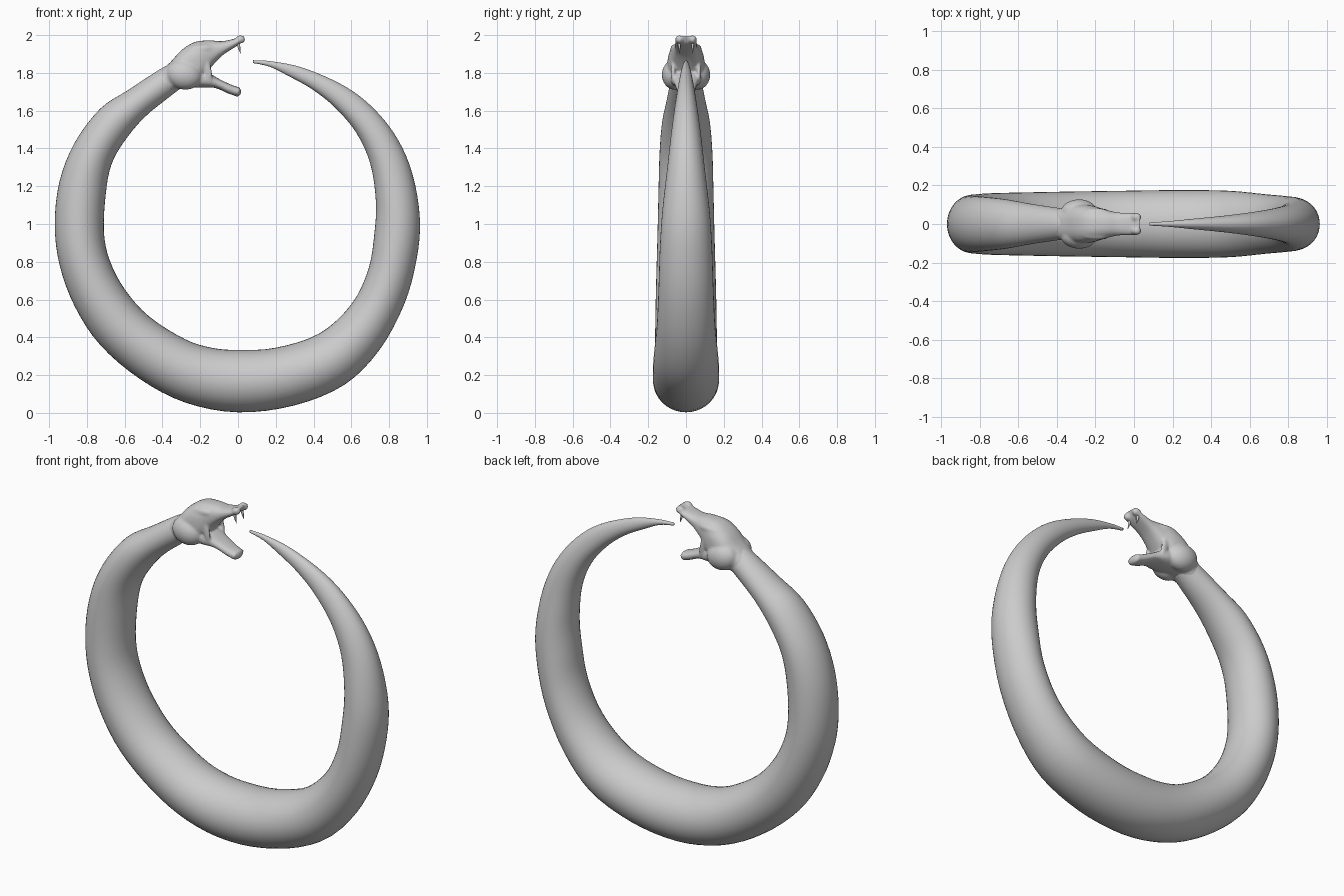
import bpy, bmesh, math
from mathutils import Vector, Matrix


def spline(rows, steps):
    """Catmull-Rom interpolation through rows of numbers."""
    out = []
    n = len(rows)
    for i in range(n - 1):
        p0, p1, p2, p3 = rows[max(i - 1, 0)], rows[i], rows[i + 1], rows[min(i + 2, n - 1)]
        for s in range(steps):
            t = s / steps
            out.append([0.5 * (2 * b + (c - a) * t + (2 * a - 5 * b + 4 * c - d) * t * t
                               + (3 * b - a - 3 * c + d) * t ** 3)
                        for a, b, c, d in zip(p0, p1, p2, p3)])
    out.append(list(rows[-1]))
    return out


def loft(bm, rows, steps=5, sides=32, power=1.0, y=0.0):
    """Skin rings given as (outer x, outer z, inner x, inner z, half width)."""
    rings = []
    for ox, oz, ix, iz, w in spline(rows, steps):
        c = Vector(((ox + ix) / 2, y, (oz + iz) / 2))
        h = Vector(((ox - ix) / 2, 0, (oz - iz) / 2))
        ring = []
        for k in range(sides):
            a = 2 * math.pi * k / sides
            u, v = math.cos(a), math.sin(a)
            u = math.copysign(abs(u) ** power, u)
            v = math.copysign(abs(v) ** power, v)
            ring.append(bm.verts.new(c + h * u + Vector((0, w * v, 0))))
        rings.append(ring)
    for r, q in zip(rings, rings[1:]):
        for k in range(sides):
            m = (k + 1) % sides
            bm.faces.new((r[k], r[m], q[m], q[k]))
    bm.faces.new(rings[0])
    bm.faces.new(rings[-1])


def ball(bm, loc, size, tilt=0.0):
    m = Matrix.Translation(loc) @ Matrix.Rotation(tilt, 4, 'Y') @ Matrix.Diagonal((*size, 1))
    bmesh.ops.create_uvsphere(bm, u_segments=24, v_segments=16, radius=1, matrix=m)


def finish(bm, name):
    bmesh.ops.recalc_face_normals(bm, faces=bm.faces)
    for f in bm.faces:
        f.smooth = True
    me = bpy.data.meshes.new(name)
    bm.to_mesh(me)
    bm.free()
    ob = bpy.data.objects.new(name, me)
    bpy.context.collection.objects.link(ob)
    return ob


# Body: neck, down the left, along the bottom, up the right to the tail tip
body = [
    (-0.35, 1.85, -0.30, 1.72, .075),
    (-0.42, 1.815, -0.36, 1.675, .083),
    (-0.58, 1.71, -0.495, 1.565, .105),
    (-0.73, 1.61, -0.60, 1.44, .128),
    (-0.865, 1.43, -0.67, 1.315, .14),
    (-0.945, 1.225, -0.70, 1.16, .145),
    (-0.97, 1.0, -0.71, 0.96, .15),
    (-0.945, 0.785, -0.68, 0.81, .155),
    (-0.865, 0.565, -0.60, 0.655, .16),
    (-0.73, 0.36, -0.47, 0.51, .163),
    (-0.52, 0.18, -0.28, 0.39, .167),
    (-0.28, 0.055, -0.14, 0.345, .17),
    (0.0, 0.003, 0.0, 0.333, .173),
    (0.30, 0.04, 0.20, 0.345, .176),
    (0.565, 0.15, 0.43, 0.42, .172),
    (0.75, 0.335, 0.60, 0.575, .155),
    (0.88, 0.575, 0.69, 0.76, .145),
    (0.945, 0.81, 0.722, 0.95, .138),
    (0.963, 1.025, 0.73, 1.12, .125),
    (0.925, 1.26, 0.70, 1.32, .10),
    (0.845, 1.45, 0.625, 1.485, .08),
    (0.72, 1.61, 0.51, 1.62, .06),
    (0.565, 1.73, 0.39, 1.715, .043),
    (0.35, 1.825, 0.27, 1.782, .027),
    (0.18, 1.861, 0.17, 1.832, .014),
    (0.08, 1.867, 0.08, 1.852, .008),
]
# pull the tail ring pairs square to the path where the taper is strong
bm = bmesh.new()
loft(bm, body, steps=4, sides=40)
finish(bm, "snake_body")

# Head: skull with upper jaw, lower jaw, cheeks, brows fused by remeshing
bm = bmesh.new()
loft(bm, [
    (-0.43, 1.795, -0.38, 1.68, .075),
    (-0.36, 1.855, -0.31, 1.715, .09),
    (-0.30, 1.92, -0.27, 1.72, .10),
    (-0.23, 1.963, -0.20, 1.75, .095),
    (-0.15, 1.972, -0.15, 1.82, .075),
    (-0.08, 1.968, -0.085, 1.89, .06),
    (0.0, 1.987, -0.01, 1.94, .057),
    (0.035, 2.002, 0.015, 1.96, .056)], power=0.8)
loft(bm, [
    (-0.26, 1.85, -0.29, 1.72, .08),
    (-0.17, 1.81, -0.19, 1.722, .08),
    (-0.10, 1.768, -0.12, 1.72, .062),
    (-0.03, 1.735, -0.05, 1.69, .05),
    (0.012, 1.722, 0.0, 1.676, .045)], power=0.8)
for s in (-1, 1):
    ball(bm, (-0.285, s * .062, 1.79), (.095, .066, .078), 0.2)   # cheek
    ball(bm, (-0.20, s * .055, 1.925), (.075, .028, .026), -0.1)  # brow
    ball(bm, (0.012, s * .035, 1.977), (.026, .022, .022))        # nostril
    ball(bm, (-0.165, s * .068, 1.83), (.022, .012, .085), -0.25) # mouth corner
ball(bm, (-0.005, 0, 1.70), (.022, .046, .026))                   # chin
head = finish(bm, "snake_head")
rm = head.modifiers.new("fuse", 'REMESH')
rm.mode = 'VOXEL'
rm.voxel_size = 0.007
rm.use_smooth_shade = True
sm = head.modifiers.new("soften", 'SMOOTH')
sm.factor = 0.5
sm.iterations = 5

# Fangs
for s, side in ((-1, "right"), (1, "left")):
    bm = bmesh.new()
    loft(bm, [
        (-0.006, 1.965, 0.012, 1.965, .008),
        (-0.002, 1.935, 0.012, 1.938, .006),
        (0.013, 1.903, 0.015, 1.903, .001)], sides=12, y=s * .035)
    finish(bm, "fang_" + side)
